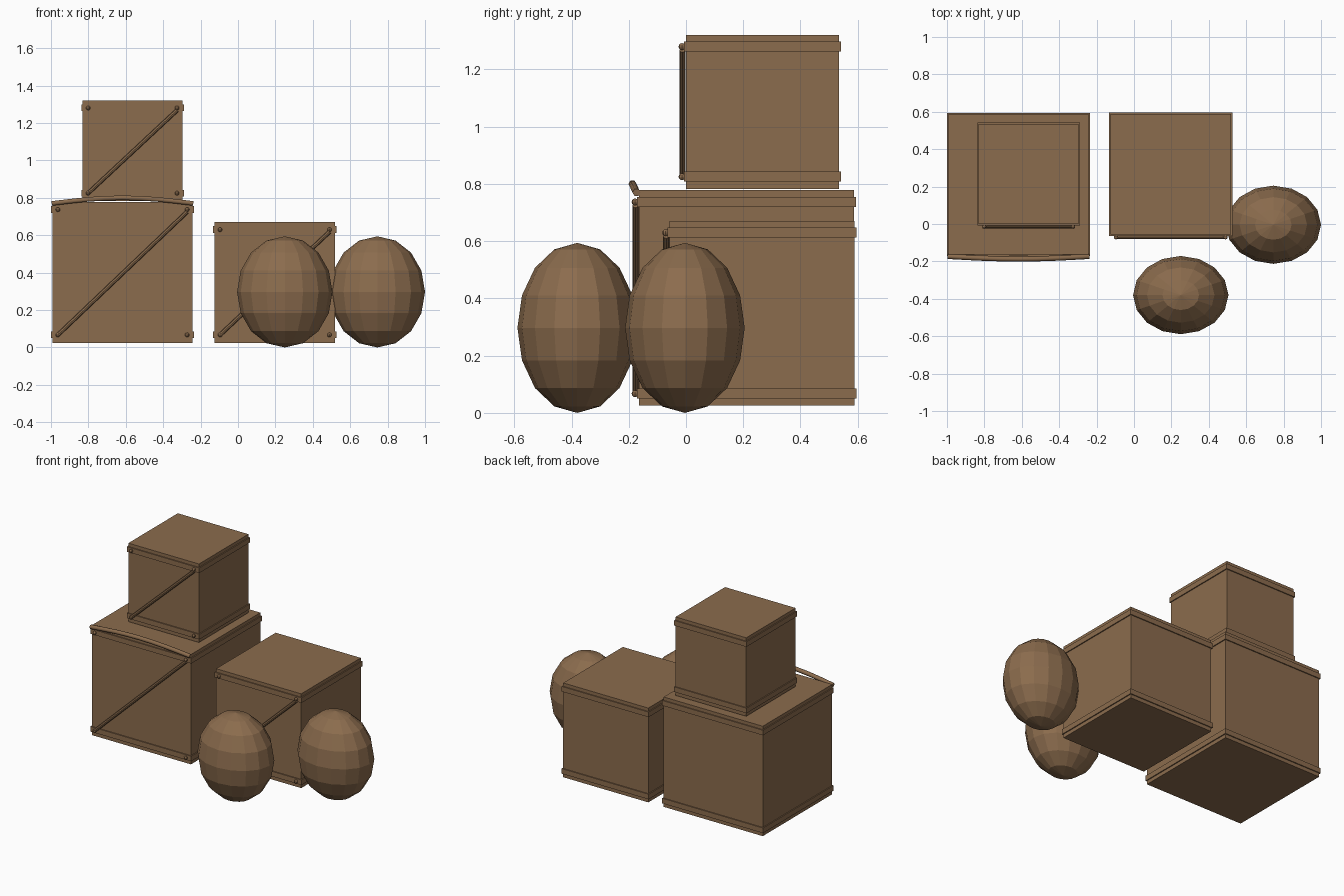
import bpy
import math
from mathutils import Vector

cube = bpy.data.objects.get("Cube")
if cube:
    bpy.data.objects.remove(cube, do_unlink=True)

wood = bpy.data.materials.new("brown_wood")
wood.use_nodes = True
BROWN = (0.26, 0.15, 0.075, 1)
wood.diffuse_color = BROWN
wood.node_tree.nodes["Principled BSDF"].inputs["Base Color"].default_value = BROWN


def finish(name):
    ob = bpy.context.object
    ob.name = name
    ob.data.materials.append(wood)
    return ob


def box(name, low, high):
    low, high = Vector(low), Vector(high)
    bpy.ops.mesh.primitive_cube_add(size=1, location=(low + high) / 2)
    ob = finish(name)
    ob.scale = high - low
    return ob


def rod(name, start, end, radius):
    start, end = Vector(start), Vector(end)
    axis = end - start
    bpy.ops.mesh.primitive_cylinder_add(vertices=8, radius=radius, depth=axis.length,
                                        location=(start + end) / 2)
    ob = finish(name)
    ob.rotation_euler = axis.to_track_quat('Z', 'Y').to_euler()
    return ob


def crate(name, low, size, height):
    """Box with two wrapping bands, a diagonal brace and corner studs on the front."""
    x, y, z = low
    lip = 0.007
    box(name + "_body", low, (x + size, y + size, z + height))
    for label, base in (("lower", z + 0.025), ("upper", z + height - 0.058)):
        box(f"{name}_{label}_band", (x - lip, y - lip, base),
            (x + size + lip, y + size + lip, base + 0.035))
    left, right = x + 0.03, x + size - 0.03
    bottom, top = z + 0.042, z + height - 0.041
    front = y - 0.012
    rod(name + "_brace", (left, front, bottom), (right, front, top - 0.012), 0.011)
    for cx in (left, right):
        for cz in (bottom, top):
            bpy.ops.mesh.primitive_uv_sphere_add(segments=8, ring_count=6, radius=0.012,
                                                 location=(cx, y - 0.014, cz))
            finish(name + "_stud")


# Three crates, the smallest standing on the largest
crate("large_crate", (-0.993, -0.164, 0.025), 0.751, 0.753)
crate("middle_crate", (-0.126, -0.057, 0.025), 0.645, 0.646)
crate("small_crate", (-0.831, 0.0, 0.783), 0.535, 0.538)

# Bowed rope lying along the front top edge of the large crate
curve = bpy.data.curves.new("rope", 'CURVE')
curve.dimensions = '3D'
curve.bevel_depth = 0.014
curve.bevel_resolution = 1
curve.use_fill_caps = True
spline = curve.splines.new('POLY')
STEPS = 8
spline.points.add(STEPS)
for i, point in enumerate(spline.points):
    t = i / STEPS
    bow = math.sin(math.pi * t)
    point.co = (-0.995 + 0.755 * t, -0.173 - 0.014 * bow, 0.77 + 0.03 * bow, 1)
rope = bpy.data.objects.new("rope", curve)
bpy.context.collection.objects.link(rope)
curve.materials.append(wood)

# Faceted sacks in front of the crates
for name, x, y in (("front_sack", 0.25, -0.38), ("side_sack", 0.745, -0.004)):
    bpy.ops.mesh.primitive_uv_sphere_add(segments=16, ring_count=8, radius=1,
                                         location=(x, y, 0.297))
    finish(name).scale = (0.255, 0.209, 0.297)
